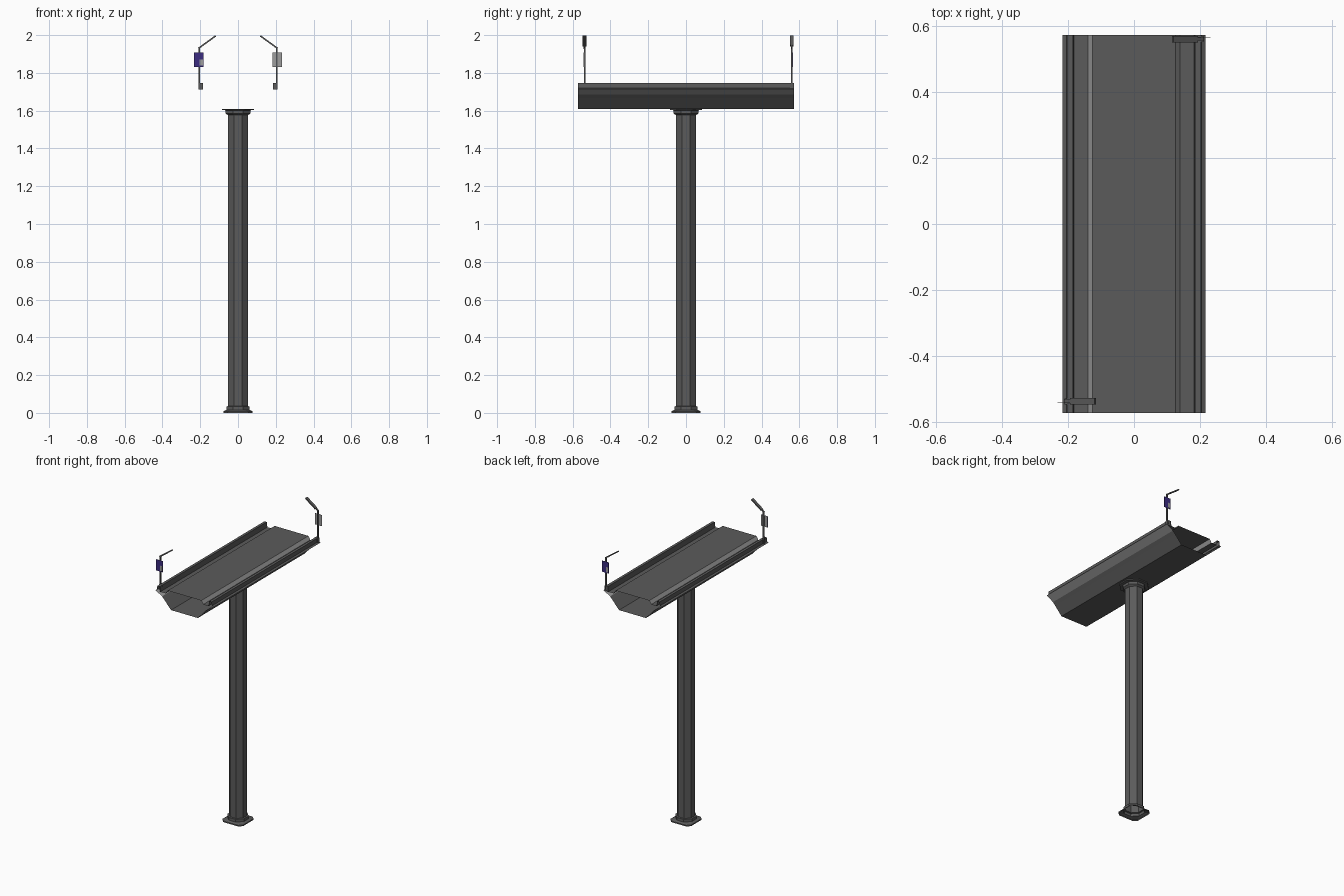
import bpy, bmesh, math
from mathutils import Vector

if "Cube" in bpy.data.objects:
    bpy.data.objects.remove(bpy.data.objects["Cube"])


def material(name, rgb):
    m = bpy.data.materials.new(name)
    m.diffuse_color = (*rgb, 1)
    m.use_nodes = True
    m.node_tree.nodes["Principled BSDF"].inputs["Base Color"].default_value = m.diffuse_color
    return m


DARK = material("dark_grey", (0.105, 0.105, 0.105))
LIGHT = material("light_grey", (0.34, 0.34, 0.34))
BLUE = material("sign_blue", (0.045, 0.025, 0.22))


def finish(name, bm, mats):
    bmesh.ops.recalc_face_normals(bm, faces=bm.faces)
    me = bpy.data.meshes.new(name)
    bm.to_mesh(me)
    bm.free()
    for m in mats:
        me.materials.append(m)
    ob = bpy.data.objects.new(name, me)
    bpy.context.collection.objects.link(ob)
    return ob


def box(name, x, y, z, mat):
    bm = bmesh.new()
    bmesh.ops.create_cube(bm, size=1)
    for v in bm.verts:
        v.co = Vector([(r[0] + r[1]) / 2 + c * abs(r[1] - r[0])
                       for r, c in zip((x, y, z), v.co)])
    return finish(name, bm, [mat])


def octagon_stack(name, rings, mat):
    """Open stack of eight-sided rings (half width, z, side ratio)."""
    bm = bmesh.new()
    loops = []
    for a, z, t in rings:
        b = a * t
        pts = [(a, -b), (a, b), (b, a), (-b, a), (-a, b), (-a, -b), (-b, -a), (b, -a)]
        loops.append([bm.verts.new((x, y, z)) for x, y in pts])
    for lo, hi in zip(loops, loops[1:]):
        for i in range(8):
            j = (i + 1) % 8
            bm.faces.new((lo[i], lo[j], hi[j], hi[i]))
    return finish(name, bm, [mat])


REG = math.tan(math.pi / 8)   # side ratio of a regular octagon

# Octagonal pillar with a chamfered square foot
octagon_stack("pillar", [(.053, .036, REG), (.053, 1.578, REG)], DARK)
octagon_stack("pillar_foot", [(.077, 0, .72), (.077, .008, .72), (.062, .016, REG),
                              (.062, .034, REG), (.053, .036, REG)], DARK)
# Pillar head: stepped collar under the deck
octagon_stack("pillar_head", [(.053, 1.576, REG), (.065, 1.585, REG), (.065, 1.602, REG),
                              (.086, 1.603, REG), (.086, 1.61, REG)], DARK)

# Deck: thin open-ended shell; right half of the section, then mirrored
half = [(.10, 1.61), (.152, 1.668), (.168, 1.685), (.217, 1.714), (.205, 1.72),
        (.203, 1.746), (.185, 1.746), (.181, 1.712), (.140, 1.712), (.126, 1.735)]
section = half + [(-x, z) for x, z in reversed(half)]
n = len(section)
bm = bmesh.new()
front, back = [[bm.verts.new((x, y, z)) for x, z in section] for y in (-.572, .572)]
light_steps = {2, 8, n - 4, n - 10}   # flared sides and inner step strips
for i in range(n):
    j = (i + 1) % n
    f = bm.faces.new((front[i], front[j], back[j], back[i]))
    f.material_index = int(i in light_steps)
finish("deck", bm, [DARK, LIGHT])


def lamp(side, s, y):
    """Lamp post; s = -1 for the left one, +1 for the right one."""
    def rng(a, b):
        return (min(s * a, s * b), max(s * a, s * b))
    box(side + "_lamp_foot", rng(.184, .21), (y - .009, y + .009), (1.712, 1.746), DARK)
    box(side + "_lamp_post", rng(.20, .209), (y - .004, y + .004), (1.72, 1.935), DARK)
    # Slanted lamp arm
    a, b = Vector((.209, 1.93)), Vector((.118, 1.996))
    d = (b - a).normalized() * .004
    off = Vector((-d.y, d.x))
    for part, t0, t1, w in (("arm", 0, .2, .005), ("head", .2, 1, .01)):
        p, q = a.lerp(b, t0), a.lerp(b, t1)
        bm = bmesh.new()
        loops = [[bm.verts.new((s * c.x, y + e, c.y))
                  for c in (p + off, q + off, q - off, p - off)] for e in (-w, w)]
        bm.faces.new(loops[0])
        bm.faces.new(loops[1])
        for i in range(4):
            j = (i + 1) % 4
            bm.faces.new((loops[0][i], loops[0][j], loops[1][j], loops[1][i]))
        finish(side + "_lamp_" + part, bm, [DARK])
    # Thin sign on the post: grey back, blue face outwards, small pale mark
    for part, dy, x0, x1, z0, z1, mat in (
            ("back", .0040, .182, .232, 1.832, 1.907, LIGHT),
            ("face", .0050, .182, .232, 1.832, 1.907, BLUE),
            ("mark", .0060, .186, .203, 1.838, 1.872, LIGHT)):
        c = y + s * dy
        box(side + "_sign_" + part, rng(x0, x1), (c - .0005, c + .0005), (z0, z1), mat)


lamp("left", -1, -.537)
lamp("right", 1, .560)
